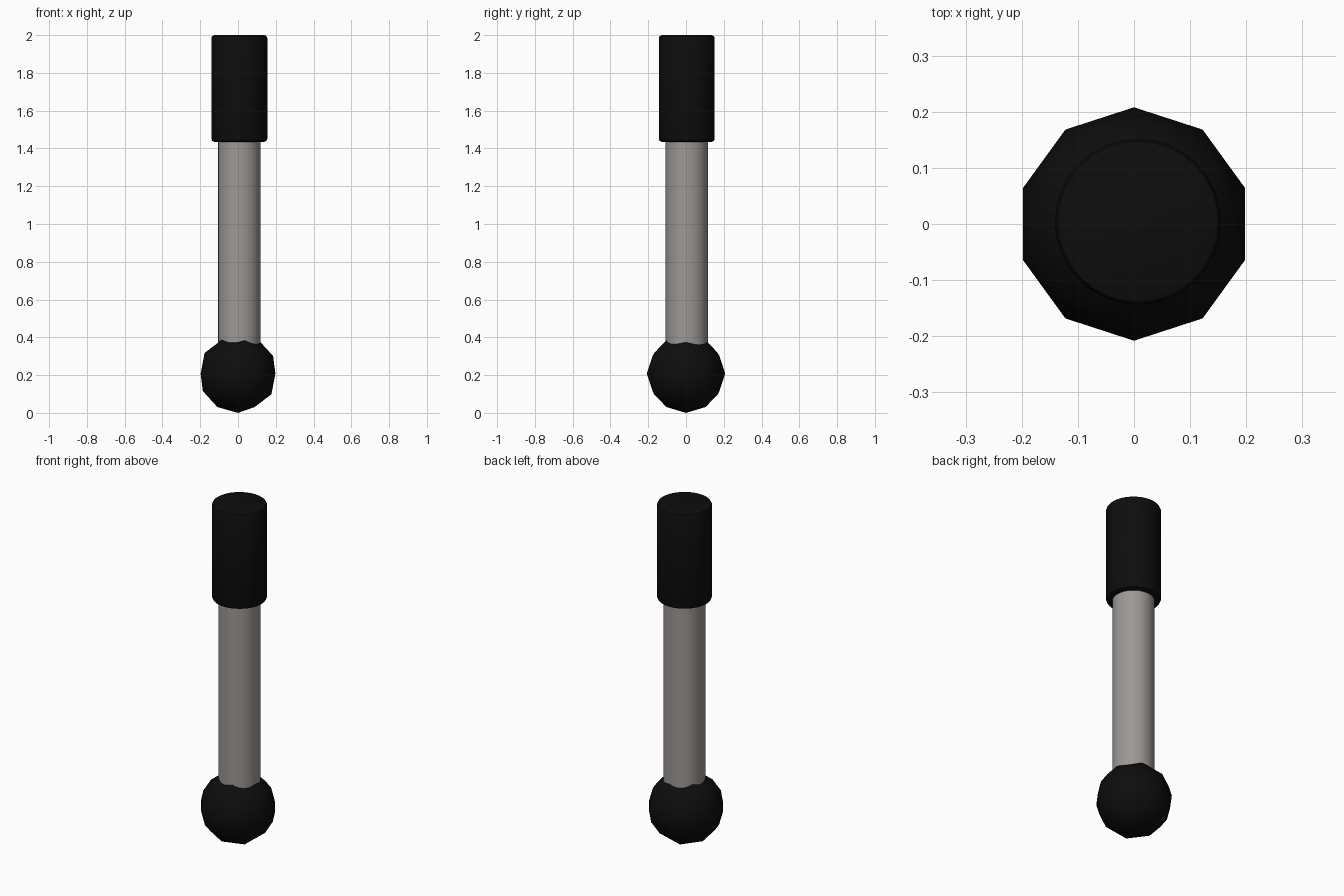
import bpy
import math

cube = bpy.data.objects.get("Cube")
if cube:
    bpy.data.objects.remove(cube, do_unlink=True)


def material(name, rgb):
    mat = bpy.data.materials.new(name)
    mat.use_nodes = True
    color = (*rgb, 1.0)
    mat.diffuse_color = color
    for node in mat.node_tree.nodes:
        if node.type == "BSDF_PRINCIPLED":
            node.inputs["Base Color"].default_value = color
    return mat


BLACK = material("black rubber", (0.004, 0.004, 0.004))
GREY = material("warm grey metal", (0.34, 0.315, 0.305))
AXIS_X, AXIS_Y = 0.007, 0.004


def finish(name, mat, angle):
    obj = bpy.context.object
    obj.name = name
    obj.data.materials.append(mat)
    bpy.ops.object.shade_smooth_by_angle(angle=math.radians(angle))
    return obj


def rod(name, radius, bottom, top, mat, bevel=0.0):
    bpy.ops.mesh.primitive_cylinder_add(
        vertices=32, radius=radius, depth=top - bottom,
        location=(AXIS_X, AXIS_Y, (bottom + top) / 2))
    obj = bpy.context.object
    if bevel:
        mod = obj.modifiers.new("rounded rims", "BEVEL")
        mod.width = bevel
        mod.segments = 2
        mod.limit_method = "ANGLE"
        mod.angle_limit = math.radians(60)
        bpy.ops.object.modifier_apply(modifier=mod.name)
    return finish(name, mat, 40)


# Faceted ball at the foot
BALL = 0.208
bpy.ops.mesh.primitive_ico_sphere_add(subdivisions=2, radius=BALL, location=(0, 0, BALL))
finish("ball_foot", BLACK, 60)

# Plain shaft, sunk into the ball and the grip
rod("shaft", 0.1125, 0.25, 1.5, GREY)

# Grip with rounded rims
rod("grip", 0.148, 1.435, 2.0, BLACK, bevel=0.016)
